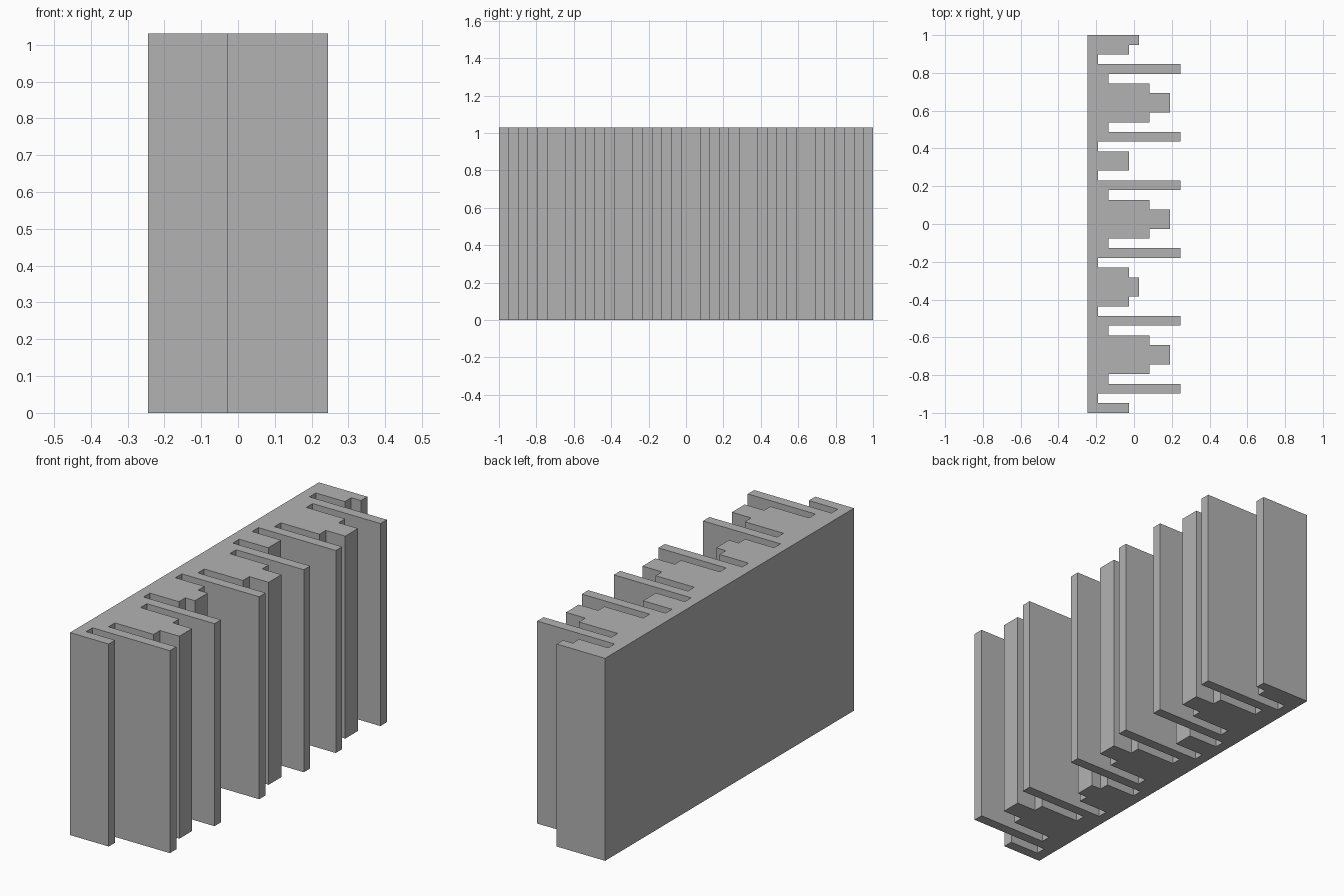
import bpy
import bmesh

cube = bpy.data.objects.get("Cube")
if cube:
    bpy.data.objects.remove(cube, do_unlink=True)

LENGTH, WIDTH, HEIGHT = 2.0, 0.49, 1.03

# Repeating groups of wells: each digit is the depth of one strip in ninths of the width
stepped_fin = "92688629"
wells = "541" + stepped_fin + "1441" + stepped_fin + "145541" + stepped_fin + "14"
strip = LENGTH / len(wells)
unit = WIDTH / 9

# Panel outline: straight back, stepped face on the +x side
outline = [(-WIDTH / 2, -LENGTH / 2)]
last = None
for i, digit in enumerate(wells):
    x = -WIDTH / 2 + int(digit) * unit
    y = LENGTH / 2 - i * strip
    if digit != last:
        if last is not None:
            outline.append((outline[-1][0], y))
        outline.append((x, y))
    last = digit
outline.append((outline[-1][0], -LENGTH / 2))
outline.insert(1, (-WIDTH / 2, LENGTH / 2))

# Extrude the outline upwards
bm = bmesh.new()
base = bm.faces.new([bm.verts.new((x, y, 0)) for x, y in outline])
top = bmesh.ops.extrude_face_region(bm, geom=[base], use_keep_orig=True)["geom"]
bmesh.ops.translate(bm, vec=(0, 0, HEIGHT),
                    verts=[v for v in top if isinstance(v, bmesh.types.BMVert)])
bmesh.ops.recalc_face_normals(bm, faces=bm.faces)
mesh = bpy.data.meshes.new("stepped_panel")
bm.to_mesh(mesh)
bm.free()

# Single grey finish
grey = bpy.data.materials.new("plain_grey")
grey.use_nodes = True
colour = (0.45, 0.45, 0.45, 1)
grey.diffuse_color = colour
grey.node_tree.nodes["Principled BSDF"].inputs["Base Color"].default_value = colour
mesh.materials.append(grey)

panel = bpy.data.objects.new("stepped_panel", mesh)
bpy.context.collection.objects.link(panel)
